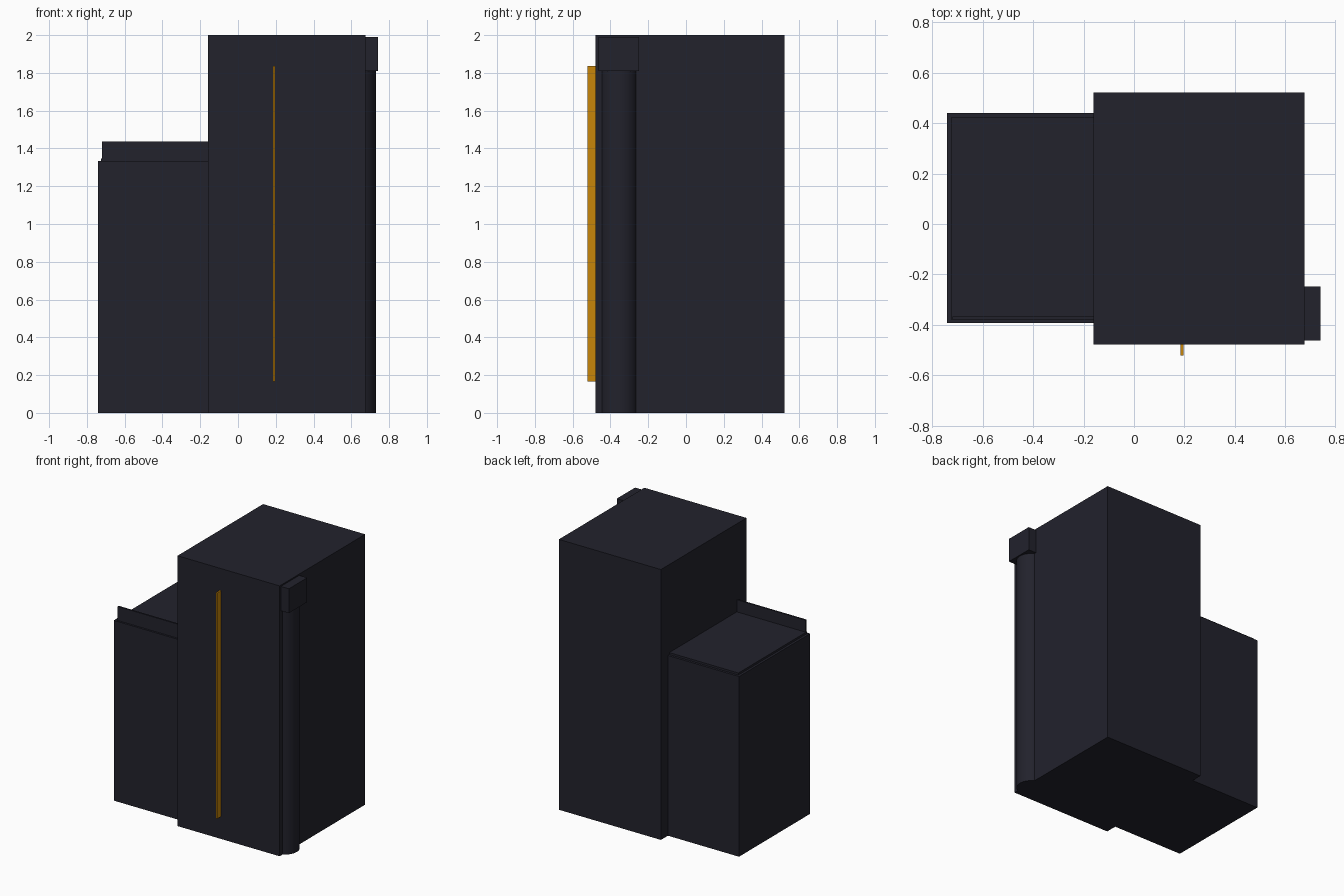
import bpy

if "Cube" in bpy.data.objects:
    bpy.data.objects.remove(bpy.data.objects["Cube"])


def material(name, rgb):
    m = bpy.data.materials.new(name)
    m.diffuse_color = (*rgb, 1.0)
    m.use_nodes = True
    m.node_tree.nodes["Principled BSDF"].inputs["Base Color"].default_value = m.diffuse_color
    return m


dark = material("dark_slate", (0.0160, 0.0160, 0.0252))
gold = material("amber", (0.58, 0.24, 0.003))


def box(name, x, y, z, mat):
    """Box from (min, max) ranges on each axis."""
    bpy.ops.mesh.primitive_cube_add(size=1)
    ob = bpy.context.object
    ob.name = name
    for v in ob.data.vertices:
        v.co = [r[0] if c < 0 else r[1] for c, r in zip(v.co, (x, y, z))]
    ob.data.materials.append(mat)
    return ob


# Tall main block
box("tower", (-0.16, 0.675), (-0.478, 0.522), (0, 2), dark)

# Lower side block with thin roof slab and upright front parapet
box("side_block", (-0.742, -0.16), (-0.392, 0.44), (0, 1.333), dark)
box("roof_slab", (-0.725, -0.16), (-0.378, 0.423), (1.333, 1.348), dark)
box("parapet", (-0.72, -0.16), (-0.378, -0.366), (1.333, 1.437), dark)

# Vertical light strip on the front
box("front_strip", (0.185, 0.197), (-0.522, -0.478), (0.167, 1.837), gold)

# Rounded column half sunk in the right side, with a square cap
bpy.ops.mesh.primitive_cylinder_add(vertices=48, radius=0.101, depth=1.9,
                                    location=(0.629, -0.355, 0.95))
column = bpy.context.object
column.name = "column"
column.data.materials.append(dark)
bpy.ops.object.shade_smooth_by_angle()
box("column_cap", (0.6, 0.74), (-0.462, -0.248), (1.81, 1.99), dark)
